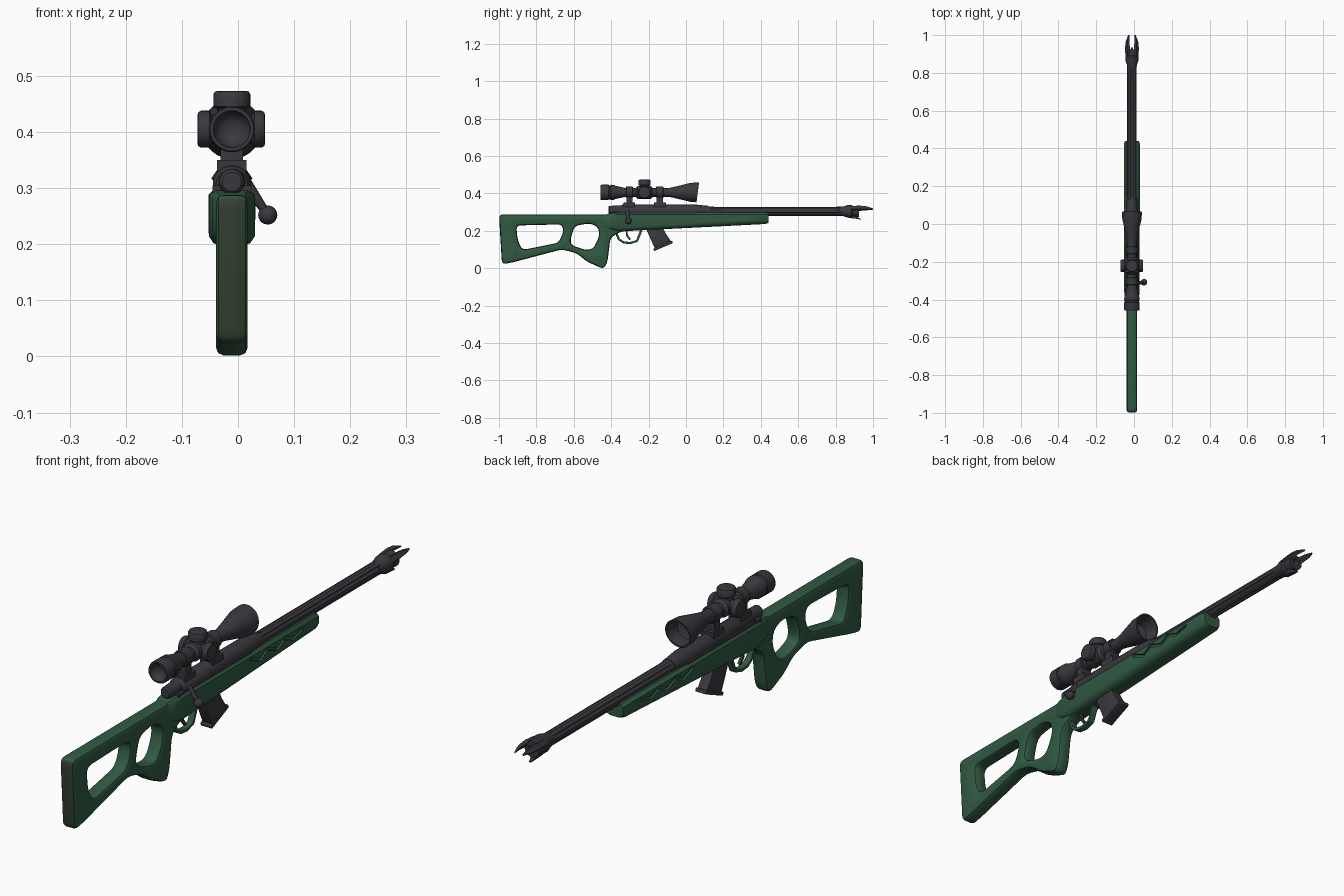
import bpy, bmesh, math
from mathutils import Vector

if "Cube" in bpy.data.objects:
    bpy.data.objects.remove(bpy.data.objects["Cube"])

CX = -0.011          # centre plane of the rifle
ZB, ZS = 0.304, 0.405  # barrel and scope axis heights


def material(name, col):
    m = bpy.data.materials.new(name)
    m.diffuse_color = (*col, 1)
    m.use_nodes = True
    m.node_tree.nodes["Principled BSDF"].inputs["Base Color"].default_value = m.diffuse_color
    return m


GREEN = material("stock green", (0.031, 0.102, 0.056))
DARK = material("gunmetal", (0.040, 0.040, 0.048))
OLIVE = material("pad olive", (0.030, 0.050, 0.028))


def finish(name, bm, mat):
    bmesh.ops.recalc_face_normals(bm, faces=bm.faces)
    me = bpy.data.meshes.new(name)
    bm.to_mesh(me)
    bm.free()
    me.materials.append(mat)
    ob = bpy.data.objects.new(name, me)
    bpy.context.collection.objects.link(ob)
    return ob


def loft(name, sections, mat):
    bm = bmesh.new()
    rings = [[bm.verts.new(p) for p in s] for s in sections]
    n = len(rings[0])
    for a, b in zip(rings, rings[1:]):
        for i in range(n):
            j = (i + 1) % n
            bm.faces.new((a[i], a[j], b[j], b[i]))
    bm.faces.new(rings[0])
    bm.faces.new(rings[-1])
    return finish(name, bm, mat)


def lathe(name, profile, origin, axis, mat, n=28):
    """profile = (distance along axis, radius)"""
    q = Vector(axis).to_track_quat('Z', 'Y')
    o = Vector(origin)
    ang = [2 * math.pi * i / n for i in range(n)]
    return loft(name, [[o + q @ Vector((r * math.cos(a), r * math.sin(a), h)) for a in ang]
                       for h, r in profile], mat)


def box(name, x, y, z, mat):
    return loft(name, [[(x[0], yy, z[0]), (x[1], yy, z[0]), (x[1], yy, z[1]), (x[0], yy, z[1])]
                       for yy in y], mat)


def rounded(pts, t):
    out, n = [], len(pts)
    for i in range(n):
        p, a, b = Vector(pts[i]), Vector(pts[i - 1]), Vector(pts[(i + 1) % n])
        da, db = a - p, b - p
        s = p + da.normalized() * min(t, da.length * 0.45)
        e = p + db.normalized() * min(t, db.length * 0.45)
        for k in range(5):
            u = k / 4
            out.append(s * (1 - u) ** 2 + p * 2 * u * (1 - u) + e * u * u)
    return out


def slab(name, loops, half, bev, t, mat):
    """Side outline in (y, z) with holes, rounded edges, thickness along x."""
    bm = bmesh.new()
    caps = ([], [])
    for k, pts in enumerate(loops):
        p = rounded(pts, t)
        n = len(p)
        area = sum(p[i - 1].x * p[i].y - p[i].x * p[i - 1].y for i in range(n))
        if (area > 0) == (k > 0):
            p.reverse()
        nor = []
        for i in range(n):
            d = (p[(i + 1) % n] - p[i - 1]).normalized()
            nor.append(Vector((-d.y, d.x)))
        side = [(half, bev), (half - 0.3 * bev, 0.3 * bev), (half - bev, 0)]
        rings = []
        for x, d in side + [(-x, d) for x, d in reversed(side)]:
            rings.append([bm.verts.new((CX + x, (p[i] + nor[i] * d).x, (p[i] + nor[i] * d).y))
                          for i in range(n)])
        for a, b in zip(rings, rings[1:]):
            for i in range(n):
                j = (i + 1) % n
                bm.faces.new((a[i], a[j], b[j], b[i]))
        for c, r in ((caps[0], rings[0]), (caps[1], rings[-1])):
            c += [bm.edges.get((r[i - 1], r[i])) for i in range(n)]
    for c, s in zip(caps, (1, -1)):
        bmesh.ops.triangle_fill(bm, use_beauty=True, edges=c, normal=(s, 0, 0))
    return finish(name, bm, mat)


def ribbon(path, w):
    off = []
    for i, p in enumerate(path):
        a, b = Vector(path[max(i - 1, 0)]), Vector(path[min(i + 1, len(path) - 1)])
        d = (b - a).normalized()
        off.append(Vector((-d.y, d.x)) * w)
    return ([Vector(p) + o for p, o in zip(path, off)]
            + [Vector(p) - o for p, o in reversed(list(zip(path, off)))])


# Thumbhole stock with two openings
outline = [(-0.984, 0.02), (-0.93, 0.03), (-0.665, 0.10), (-0.585, 0.08), (-0.53, 0.035),
           (-0.44, -0.005), (-0.42, 0.033), (-0.404, 0.163), (-0.345, 0.197), (-0.28, 0.2),
           (-0.28, 0.288), (-1.0, 0.288)]
hole_rear = [(-0.908, 0.228), (-0.664, 0.234), (-0.655, 0.195), (-0.68, 0.136), (-0.876, 0.097),
             (-0.9, 0.15)]
hole_thumb = [(-0.596, 0.226), (-0.516, 0.240), (-0.470, 0.22), (-0.462, 0.174), (-0.495, 0.104),
              (-0.537, 0.097), (-0.612, 0.122), (-0.618, 0.152)]
stock = slab("stock", [outline, hole_rear, hole_thumb], 0.028, 0.013, 0.026, GREEN)
stock.data.materials.append(OLIVE)
for f in stock.data.polygons:
    if f.center.y < -0.96 and f.normal.y < -0.6:
        f.material_index = 1

# Fore-end, swelling from the grip
secs = []
for y, h, top, bot in [(-0.45, 0.024, 0.282, 0.215), (-0.41, 0.034, 0.292, 0.205),
                       (-0.36, 0.041, 0.298, 0.196), (0.425, 0.042, 0.298, 0.236),
                       (0.44, 0.037, 0.293, 0.242)]:
    right = [(h * 0.45, bot), (h * 0.8, bot + 0.006), (h, bot + 0.018), (h, top - 0.010), (h * 0.75, top)]
    secs.append([(CX + x, y, z) for x, z in right] + [(CX - x, y, z) for x, z in reversed(right)])
fore = loft("fore_end", secs, GREEN)

# Zigzag grooves cut into both sides
zig = [(0.03, 0.282), (0.09, 0.256), (0.13, 0.280), (0.19, 0.258), (0.23, 0.280), (0.28, 0.262), (0.34, 0.276)]
band = [(y, z + 0.006) for y, z in zig] + [(y, z - 0.006) for y, z in reversed(zig)]
cutters = []
for s in (1, -1):
    c = loft("groove_cutter", [[(CX + s * x, y, z) for y, z in band] for x in (0.034, 0.06)], GREEN)
    c.hide_render = True
    cutters.append(c)
    m = fore.modifiers.new("groove", 'BOOLEAN')
    m.operation, m.object, m.solver = 'DIFFERENCE', c, 'EXACT'
dg = bpy.context.evaluated_depsgraph_get()
mesh = bpy.data.meshes.new_from_object(fore.evaluated_get(dg))
fore.modifiers.clear()
fore.data = mesh
for c in cutters:
    bpy.data.objects.remove(c)

# Trigger guard, trigger, magazine with floor plate
guard = [(-0.375, 0.195), (-0.36, 0.155), (-0.335, 0.138), (-0.30, 0.134), (-0.262, 0.145), (-0.24, 0.20)]
slab("trigger_guard", [ribbon(guard, 0.006)], 0.012, 0.002, 0.006, GREEN)
slab("trigger", [ribbon([(-0.318, 0.21), (-0.316, 0.175), (-0.298, 0.152)], 0.005)], 0.006, 0.001, 0.004, DARK)
slab("magazine", [[(-0.215, 0.215), (-0.125, 0.22), (-0.105, 0.18), (-0.078, 0.141), (-0.165, 0.103),
                   (-0.187, 0.15)]], 0.020, 0.003, 0.006, DARK)
slab("magazine_plate", [[(-0.175, 0.104), (-0.170, 0.091), (-0.070, 0.134), (-0.074, 0.147)]],
     0.023, 0.002, 0.004, DARK)

# Receiver and bolt
Y = (0, 1, 0)
lathe("receiver", [(-0.35, 0.028), (-0.34, 0.034), (0.05, 0.034), (0.12, 0.027)], (CX, 0, 0.306), Y, DARK)
box("receiver_bed", (CX - 0.034, CX + 0.034), (-0.38, 0.05), (0.285, 0.305), DARK)
lathe("bolt_shroud", [(-0.414, 0.017), (-0.408, 0.022), (-0.33, 0.025)], (CX, 0, 0.311), Y, DARK)
a, b = Vector((0.012, -0.315, 0.312)), Vector((0.053, -0.308, 0.252))
lathe("bolt_handle", [(0, 0.011), (0.02, 0.010), ((b - a).length, 0.007)], a, b - a, DARK, 14)
lathe("bolt_knob", [(-0.017 * math.cos(math.pi * i / 10), 0.017 * math.sin(math.pi * i / 10) + 1e-4)
                    for i in range(11)], b, b - a, DARK, 18)

# Fluted barrel
secs = []
for y, r, d in [(0.04, 0.031, 0), (0.13, 0.026, 0), (0.15, 0.025, 0.007), (0.80, 0.025, 0.007), (0.83, 0.025, 0)]:
    ring = []
    for i in range(48):
        t = 2 * math.pi * i / 48
        rr = r - d * max(0, math.sin(6 * t + math.pi / 2)) ** 0.6
        ring.append((CX + rr * math.sin(t), y, ZB + rr * math.cos(t)))
    secs.append(ring)
loft("barrel", secs, DARK)

# Muzzle with three claw prongs
lathe("muzzle", [(0.82, 0.024), (0.845, 0.027), (0.865, 0.034), (0.885, 0.034), (0.892, 0.029),
                 (0.925, 0.030), (0.925, 0.014), (0.88, 0.012)], (CX, 0, ZB), Y, DARK, 24)
upper = [(0.88, 0.026, 0.013), (0.93, 0.030, 0.013), (0.965, 0.029, 0.010), (1.0, 0.021, 0.003)]
lower = [(0.87, 0.028, 0.013), (0.905, 0.032, 0.012), (0.935, 0.043, 0.004)]
for name, deg, path in (("prong_right", 35, upper), ("prong_left", 145, upper), ("prong_lower", 270, lower)):
    u = Vector((math.cos(math.radians(deg)), 0, math.sin(math.radians(deg))))
    v = Vector((-u.z, 0, u.x))
    loft(name, [[Vector((CX, y, ZB)) + u * (r + i * h * 0.6) + v * (j * h)
                 for i, j in ((-1, -1), (1, -0.8), (1, 0.8), (-1, 1))] for y, r, h in path], DARK)

# Scope body with recessed lenses and slanted objective
scope = lathe("scope", [(-0.43, 0.012), (-0.437, 0.024), (-0.448, 0.031), (-0.457, 0.033), (-0.457, 0.039),
                        (-0.452, 0.041), (-0.415, 0.041), (-0.412, 0.038), (-0.405, 0.038), (-0.402, 0.041),
                        (-0.385, 0.040), (-0.375, 0.035), (-0.325, 0.024), (-0.09, 0.024), (-0.065, 0.029),
                        (0.025, 0.051), (0.063, 0.053), (0.063, 0.047), (0.01, 0.040), (0.0, 0.015)],
              (CX, 0, ZS), Y, DARK, 36)
for vt in scope.data.vertices:
    if vt.co.y > 0.05:
        vt.co.y += 0.13 * (vt.co.z - ZS)

# Turret block and adjustment knobs
lathe("turret_block", [(-0.268, 0.024), (-0.258, 0.034), (-0.188, 0.034), (-0.178, 0.024)], (CX, 0, ZS), Y, DARK)
for name, ax, L in (("knob_top", (0, 0, 1), 0.068), ("knob_right", (1, 0, 0), 0.059), ("knob_left", (-1, 0, 0), 0.061)):
    lathe(name, [(0, 0.026), (0.036, 0.026), (0.040, 0.033), (L - 0.006, 0.033), (L - 0.001, 0.030), (L, 0.026)],
          (CX, -0.222, ZS), ax, DARK)

# Scope rings and feet
for tag, y0, y1 in (("rear", -0.322, -0.284), ("front", -0.160, -0.120)):
    lathe("scope_ring_" + tag, [(y0, 0.027), (y0 + 0.003, 0.031), (y1 - 0.003, 0.031), (y1, 0.027)],
          (CX, 0, ZS), Y, DARK)
    box("ring_foot_" + tag, (CX - 0.020, CX + 0.020), (y0 + 0.003, y1 - 0.003), (0.345, 0.385), DARK)
    box("ring_base_" + tag, (CX - 0.026, CX + 0.026), (y0 - 0.012, y1 + 0.012), (0.325, 0.350), DARK)

bpy.ops.object.select_all(action='SELECT')
bpy.context.view_layer.objects.active = stock
bpy.ops.object.shade_smooth_by_angle(angle=math.radians(35))
